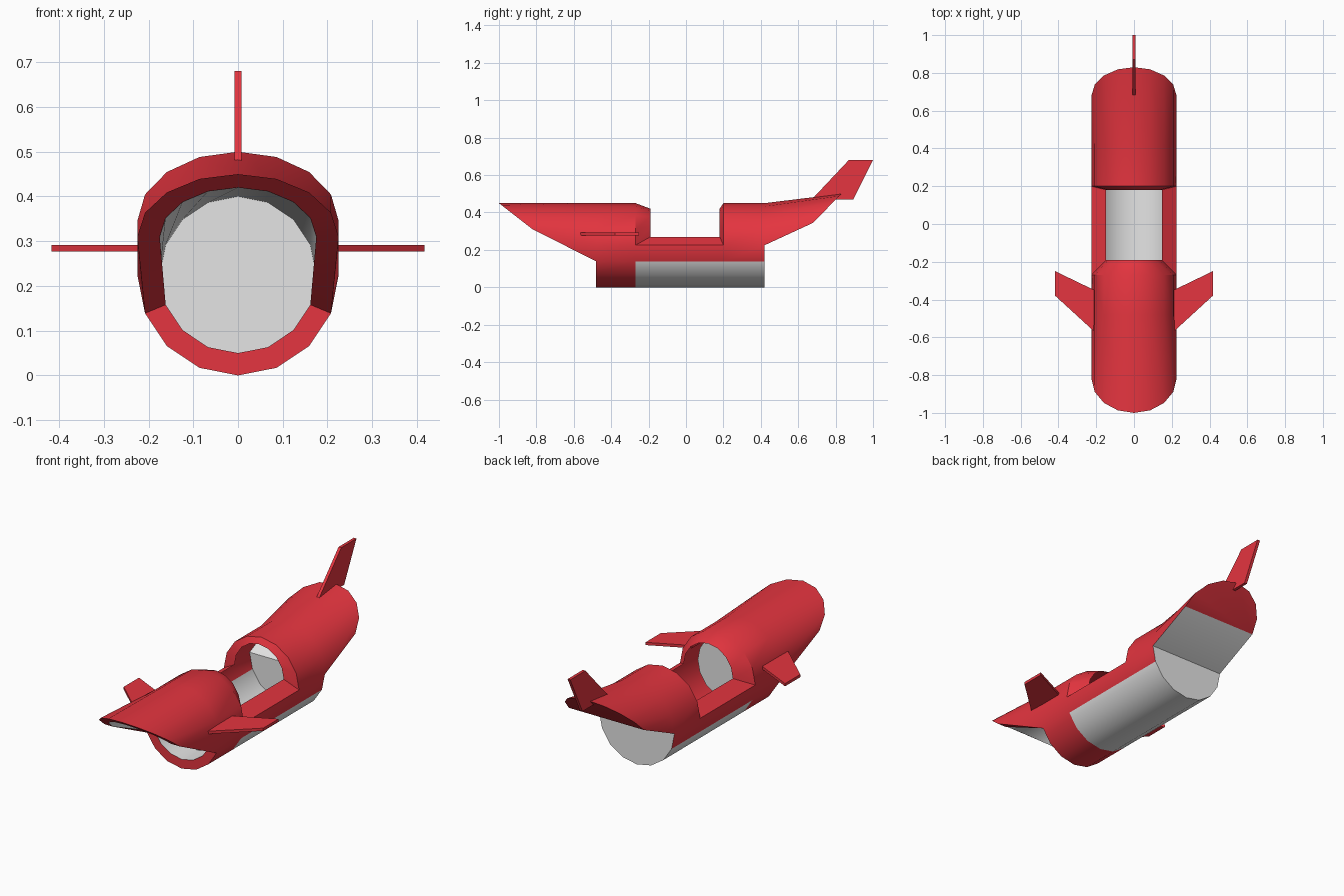
import bpy, bmesh, math

cube = bpy.data.objects.get("Cube")
if cube:
    bpy.data.objects.remove(cube, do_unlink=True)


def material(name, color):
    m = bpy.data.materials.new(name)
    m.use_nodes = True
    m.diffuse_color = color
    m.node_tree.nodes["Principled BSDF"].inputs["Base Color"].default_value = color
    return m


MATS = [material("red", (0.78, 0.035, 0.05, 1)),
        material("light_gray", (0.78, 0.78, 0.78, 1))]
RED, GRAY = 0, 1
R, SIDES = 0.225, 16
LOWER = range(-3, 4)      # belly points, counted from the bottom
UPPER = range(4, 13)      # roof points, side to side over the top


def make_object(name, bm):
    bmesh.ops.remove_doubles(bm, verts=bm.verts, dist=0.0005)
    bmesh.ops.recalc_face_normals(bm, faces=bm.faces)
    mesh = bpy.data.meshes.new(name)
    bm.to_mesh(mesh)
    bm.free()
    for m in MATS:
        mesh.materials.append(m)
    obj = bpy.data.objects.new(name, mesh)
    bpy.context.collection.objects.link(obj)
    return obj


def unit(k):
    a = 2 * math.pi * k / SIDES
    return math.sin(a), -math.cos(a)


def ring(y, r=R):
    return lambda k: (r * unit(k)[0], y, R + r * unit(k)[1])


def arch(r, y, dy, z, dz):
    """Half ring whose depth and height both follow its curve."""
    return lambda k: (r * unit(k)[0], y + dy * unit(k)[1], z + dz * unit(k)[1])


bm = bmesh.new()


def face(points, mat):
    f = bm.faces.new([bm.verts.new(p) for p in points])
    f.material_index = mat


def strip(a, b, ks, mat):
    ks = list(ks)
    for i, j in zip(ks, ks[1:]):
        face([a(i), a(j), b(j), b(i)], mat)


front, hood, aft, back = ring(-0.48), ring(-0.27), ring(0.2), ring(0.42)
nose = arch(R, -0.82, -0.18, 0.31, 0.14)
nose_lip = arch(0.175, -0.82, -0.14, 0.31, 0.11)
tail = arch(R, 0.68, 0.15, 0.345, 0.155)
front_lip, bulkhead = ring(-0.48, 0.175), ring(-0.35, 0.175)
hood_hoop = arch(0.147, -0.19, 0, 0.27, 0.15)
aft_hoop = arch(0.147, 0.18, 0, 0.27, 0.15)

# Roof over the nose and over the tail
for a, b in ((nose, front), (front, hood), (aft, back), (back, tail)):
    strip(a, b, UPPER, RED)

# Belly and side walls
for a, b, belly in ((front, hood, RED), (hood, aft, GRAY), (aft, back, GRAY)):
    strip(a, b, LOWER, belly)
    strip(a, b, (3, 4), RED)
    strip(a, b, (12, 13), RED)

# Nose cheeks, front rim and recessed front bulkhead
for low, high in ((3, 4), (13, 12)):
    face([front(low), front(high), nose(high)], RED)
    face([front(low), nose(high), nose_lip(high), front_lip(low)], RED)
    face([front_lip(low), nose_lip(high), bulkhead(high), bulkhead(low)], GRAY)
strip(front, front_lip, LOWER, RED)
strip(nose, nose_lip, UPPER, RED)
strip(front_lip, bulkhead, LOWER, GRAY)
strip(nose_lip, bulkhead, UPPER, GRAY)
face([bulkhead(k) for k in range(SIDES)], GRAY)

# Open cockpit: sloping hoops and side ledges
strip(hood, hood_hoop, UPPER, RED)
strip(aft, aft_hoop, UPPER, RED)
for k in (4, 12):
    face([hood(k), aft(k), aft_hoop(k), hood_hoop(k)], RED)

# Rear wall, sloping tail underside and tail end
face([back(k) for k in range(-4, 5)], GRAY)
face([back(4), back(12), tail(12), tail(4)], GRAY)
face([tail(k) for k in UPPER], RED)
hull = make_object("hull", bm)
bpy.ops.object.select_all(action='DESELECT')
bpy.context.view_layer.objects.active = hull
hull.select_set(True)
bpy.ops.object.shade_smooth_by_angle(angle=math.radians(30))


def plate(name, outline, offset):
    """Flat plate extruded along the offset from its outline."""
    b = bmesh.new()
    base = b.faces.new([b.verts.new(p) for p in outline])
    out = bmesh.ops.extrude_face_region(b, geom=[base], use_keep_orig=True)
    moved = [g for g in out["geom"] if isinstance(g, bmesh.types.BMVert)]
    bmesh.ops.translate(b, verts=moved, vec=offset)
    return make_object(name, b)


# Wings
WING = [(0.21, -0.57), (0.417, -0.38), (0.417, -0.25), (0.21, -0.35)]
for name, s in (("left_wing", 1), ("right_wing", -1)):
    plate(name, [(s * x, y, 0.277) for x, y in WING], (0, 0, 0.015))

# Tail fin
FIN = [(0.68, 0.478), (0.87, 0.68), (1.0, 0.68), (0.895, 0.47), (0.8, 0.47)]
plate("tail_fin", [(-0.008, y, z) for y, z in FIN], (0.016, 0, 0))
